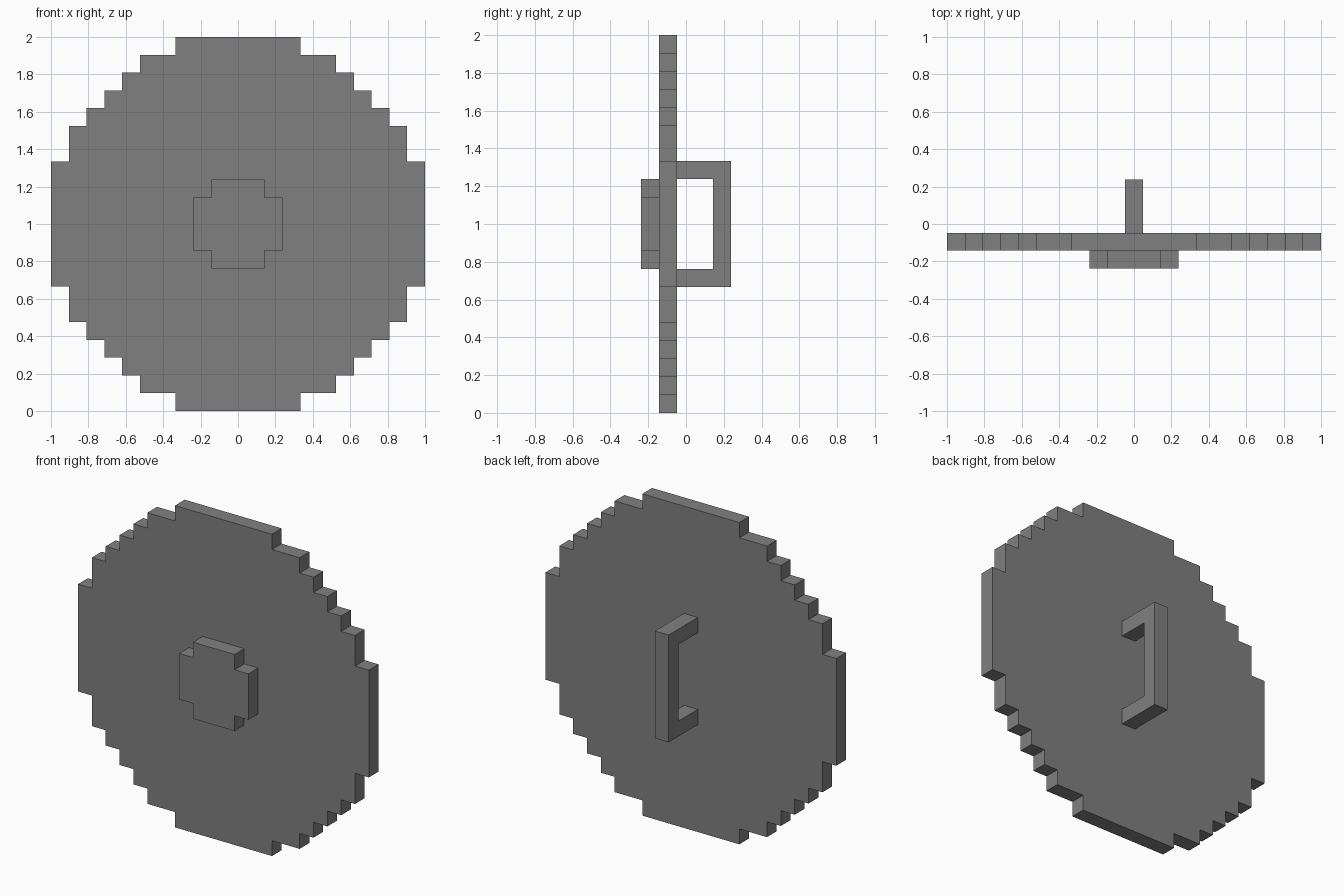
import bpy
import bmesh
from mathutils import Vector

if "Cube" in bpy.data.objects:
    bpy.data.objects.remove(bpy.data.objects["Cube"])

U = 2 / 21  # one stair-step block

grey = bpy.data.materials.new("mid grey")
grey.diffuse_color = (0.216, 0.216, 0.216, 1)
grey.use_nodes = True
grey.node_tree.nodes["Principled BSDF"].inputs["Base Color"].default_value = grey.diffuse_color


def mirrored_outline(quarter):
    """Closed outline from the corners of its upper right quarter."""
    right = quarter + [(x, -z) for x, z in reversed(quarter)]
    return right + [(-x, -z) for x, z in right]


def extrude_outline(name, points, to_3d, direction):
    """Solid from a flat outline, raised by the direction vector (in blocks)."""
    bm = bmesh.new()
    face = bm.faces.new([bm.verts.new(Vector(to_3d(a, b)) * U) for a, b in points])
    result = bmesh.ops.extrude_face_region(bm, geom=[face], use_keep_orig=True)
    moved = [v for v in result["geom"] if isinstance(v, bmesh.types.BMVert)]
    bmesh.ops.translate(bm, verts=moved, vec=Vector(direction) * U)
    bmesh.ops.recalc_face_normals(bm, faces=bm.faces)
    mesh = bpy.data.meshes.new(name)
    bm.to_mesh(mesh)
    bm.free()
    mesh.materials.append(grey)
    obj = bpy.data.objects.new(name, mesh)
    obj.location.z = 1
    bpy.context.collection.objects.link(obj)
    return obj


# Round stepped plate
steps = [3.5, 5.5, 6.5, 7.5, 8.5, 9.5, 10.5]
quarter = []
for x, z in zip(steps, reversed(steps)):
    if quarter:
        quarter.append((quarter[-1][0], z))
    quarter.append((x, z))
extrude_outline("shield_plate", mirrored_outline(quarter),
                lambda x, z: (x, -1.5, z), (0, 1, 0))

# Stepped boss on the front
extrude_outline("front_boss", mirrored_outline([(1.5, 2.5), (1.5, 1.5), (2.5, 1.5)]),
                lambda x, z: (x, -2.5, z), (0, 1, 0))

# Bracket handle on the back
half = [(1.5, 2.5), (-0.5, 2.5), (-0.5, 3.5), (2.5, 3.5)]
bracket = half + [(y, -z) for y, z in reversed(half)]
extrude_outline("back_handle", bracket, lambda y, z: (-0.5, y, z), (1, 0, 0))
